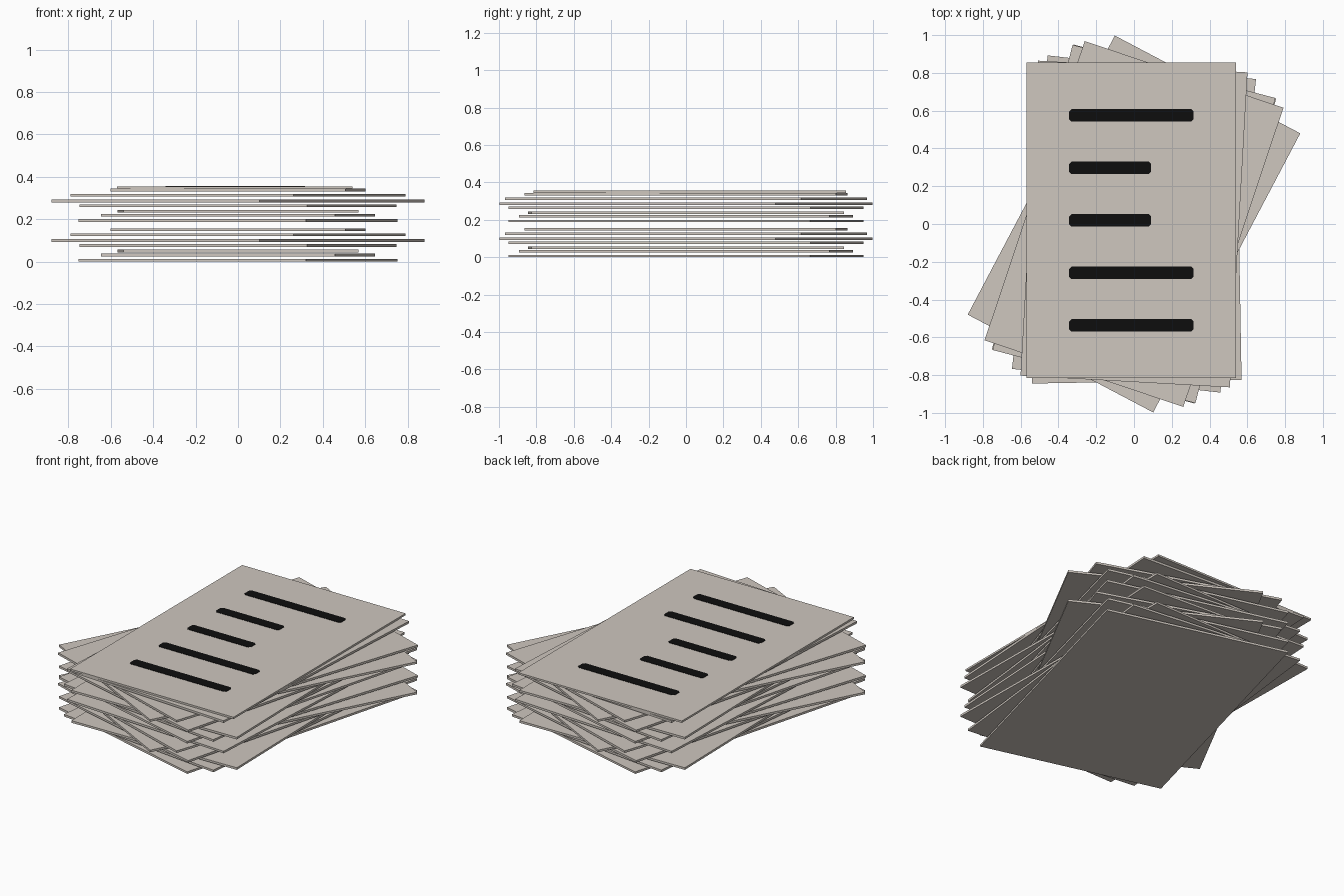
import bpy, bmesh, math

if "Cube" in bpy.data.objects:
    bpy.data.objects.remove(bpy.data.objects["Cube"])

SHEET_W, SHEET_H, SHEET_T = 1.11, 1.67, 0.013


def material(name, rgb):
    m = bpy.data.materials.new(name)
    m.diffuse_color = (*rgb, 1)
    m.use_nodes = True
    m.node_tree.nodes["Principled BSDF"].inputs["Base Color"].default_value = m.diffuse_color
    return m


paper = material("warm grey paper", (0.62, 0.57, 0.52))
ink = material("black ink", (0.004, 0.004, 0.004))


def slab(name, outline, z, thick, mat, loc=(0, 0), angle=0):
    """Extrude a flat outline upward from height z."""
    bm = bmesh.new()
    face = bm.faces.new([bm.verts.new((x, y, 0)) for x, y in outline])
    ext = bmesh.ops.extrude_face_region(bm, geom=[face])
    top = [v for v in ext["geom"] if isinstance(v, bmesh.types.BMVert)]
    bmesh.ops.translate(bm, verts=top, vec=(0, 0, thick))
    bmesh.ops.recalc_face_normals(bm, faces=bm.faces)
    me = bpy.data.meshes.new(name)
    bm.to_mesh(me)
    bm.free()
    me.materials.append(mat)
    ob = bpy.data.objects.new(name, me)
    ob.location = (*loc, z)
    ob.rotation_euler.z = math.radians(angle)
    bpy.context.collection.objects.link(ob)
    return ob


def rect(w, h):
    return [(-w / 2, -h / 2), (w / 2, -h / 2), (w / 2, h / 2), (-w / 2, h / 2)]


# Two identical bundles of seven loosely twisted sheets
twists = [(-15, 0.003), (-6.5, 0.028), (1, 0.047), (-14.7, 0.073),
          (-27.8, 0.096), (-18.5, 0.123), (-3.2, 0.147)]
for bundle, base in enumerate((-0.003, 0.184)):
    for i, (angle, z) in enumerate(twists):
        slab(f"sheet_{bundle}_{i}", rect(SHEET_W, SHEET_H), base + z,
             SHEET_T, paper, angle=angle)

# Straight top sheet
TOP_Z = 0.344
slab("top_sheet", rect(SHEET_W, SHEET_H), TOP_Z, 0.0115, paper, loc=(-0.015, 0.02))


# Printed lines with small chamfered ends
def bar(x0, x1, r, c):
    return [(x0 + c, -r), (x1 - c, -r), (x1, c - r), (x1, r - c),
            (x1 - c, r), (x0 + c, r), (x0, r - c), (x0, c - r)]


for i, right in enumerate((0.315, 0.09, 0.09, 0.315, 0.315)):
    slab(f"printed_line_{i}", bar(-0.343, right, 0.033, 0.012),
         TOP_Z + 0.0105, 0.003, ink, loc=(0, 0.575 - 0.278 * i))
